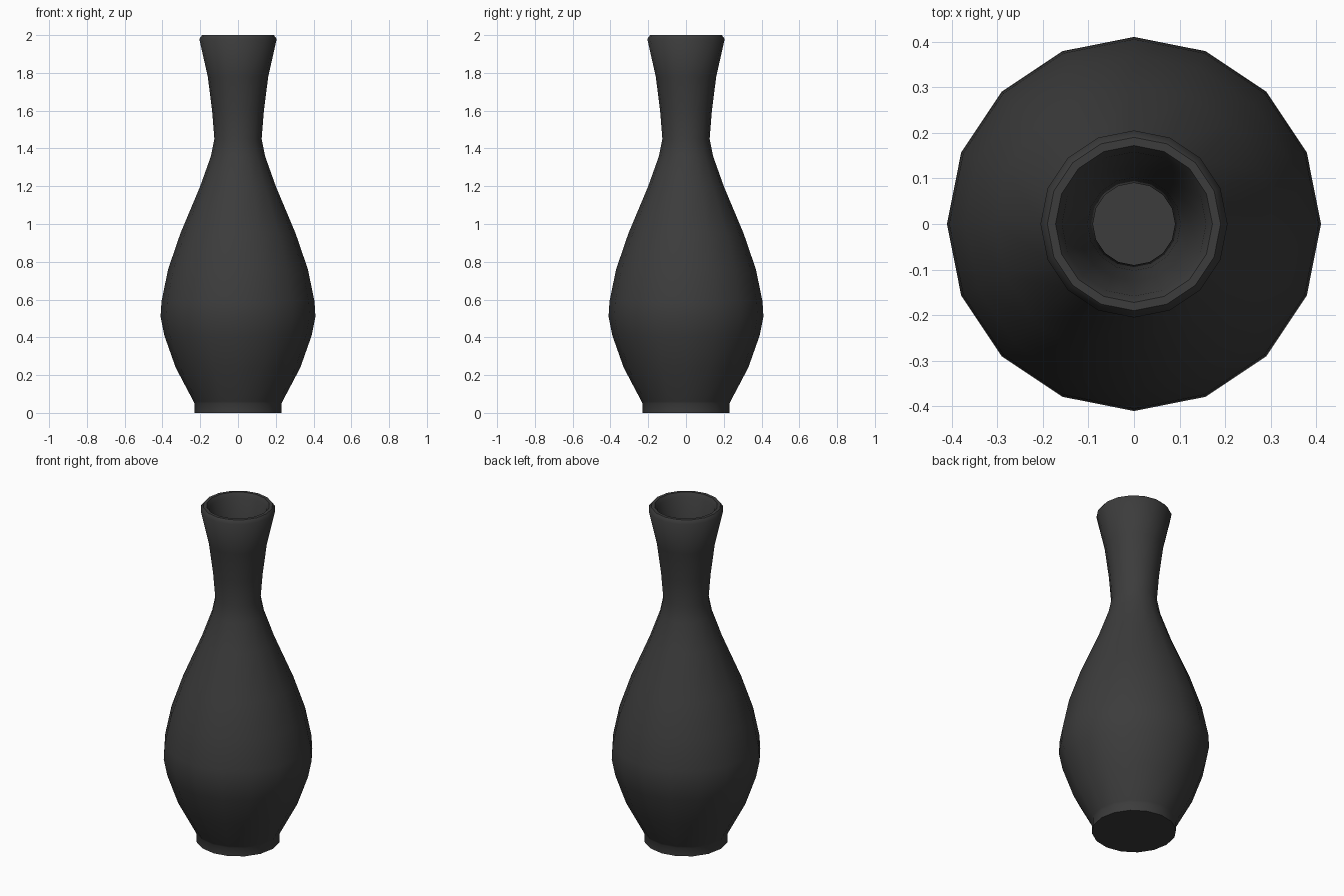
import bpy
import math

cube = bpy.data.objects.get("Cube")
if cube:
    bpy.data.objects.remove(cube, do_unlink=True)

SIDES = 16

# Dark ceramic
glaze = bpy.data.materials.new("dark grey")
glaze.use_nodes = True
colour = (0.045, 0.045, 0.045, 1)
glaze.diffuse_color = colour
glaze.node_tree.nodes["Principled BSDF"].inputs["Base Color"].default_value = colour


def lathe(name, profile, material):
    """Revolve (radius, height) points around z and cap both ends."""
    verts, faces = [], []
    for r, z in profile:
        for i in range(SIDES):
            a = math.tau * i / SIDES
            verts.append((r * math.cos(a), r * math.sin(a), z))
    for ring in range(len(profile) - 1):
        for i in range(SIDES):
            j = (i + 1) % SIDES
            low, high = ring * SIDES, (ring + 1) * SIDES
            faces.append((low + i, low + j, high + j, high + i))
    last = (len(profile) - 1) * SIDES
    faces.append(tuple(reversed(range(SIDES))))
    faces.append(tuple(range(last, last + SIDES)))
    mesh = bpy.data.meshes.new(name)
    mesh.from_pydata(verts, [], faces)
    mesh.materials.append(material)
    obj = bpy.data.objects.new(name, mesh)
    bpy.context.collection.objects.link(obj)
    return obj


# Outer wall: foot, belly, neck and flared mouth
foot = [(0.23, 0), (0.23, 0.05)]
wall = [(0.235, 0.06), (0.33, 0.24), (0.39, 0.41), (0.41, 0.51), (0.405, 0.59),
        (0.37, 0.76), (0.305, 0.95), (0.2, 1.2), (0.143, 1.36), (0.125, 1.45),
        (0.137, 1.6), (0.16, 1.78)]
rim = [(0.205, 1.98), (0.19, 2), (0.172, 2), (0.158, 1.975)]

# Inner wall follows the outer wall at a constant thickness
inside = [(r - 0.035, z) for r, z in reversed(wall)]
vase = lathe("vase", foot + wall + rim + inside, glaze)

# Smooth body with crisp foot and floor edges
bpy.ops.object.select_all(action="DESELECT")
vase.select_set(True)
bpy.context.view_layer.objects.active = vase
bpy.ops.object.shade_smooth_by_angle(angle=math.radians(52))
